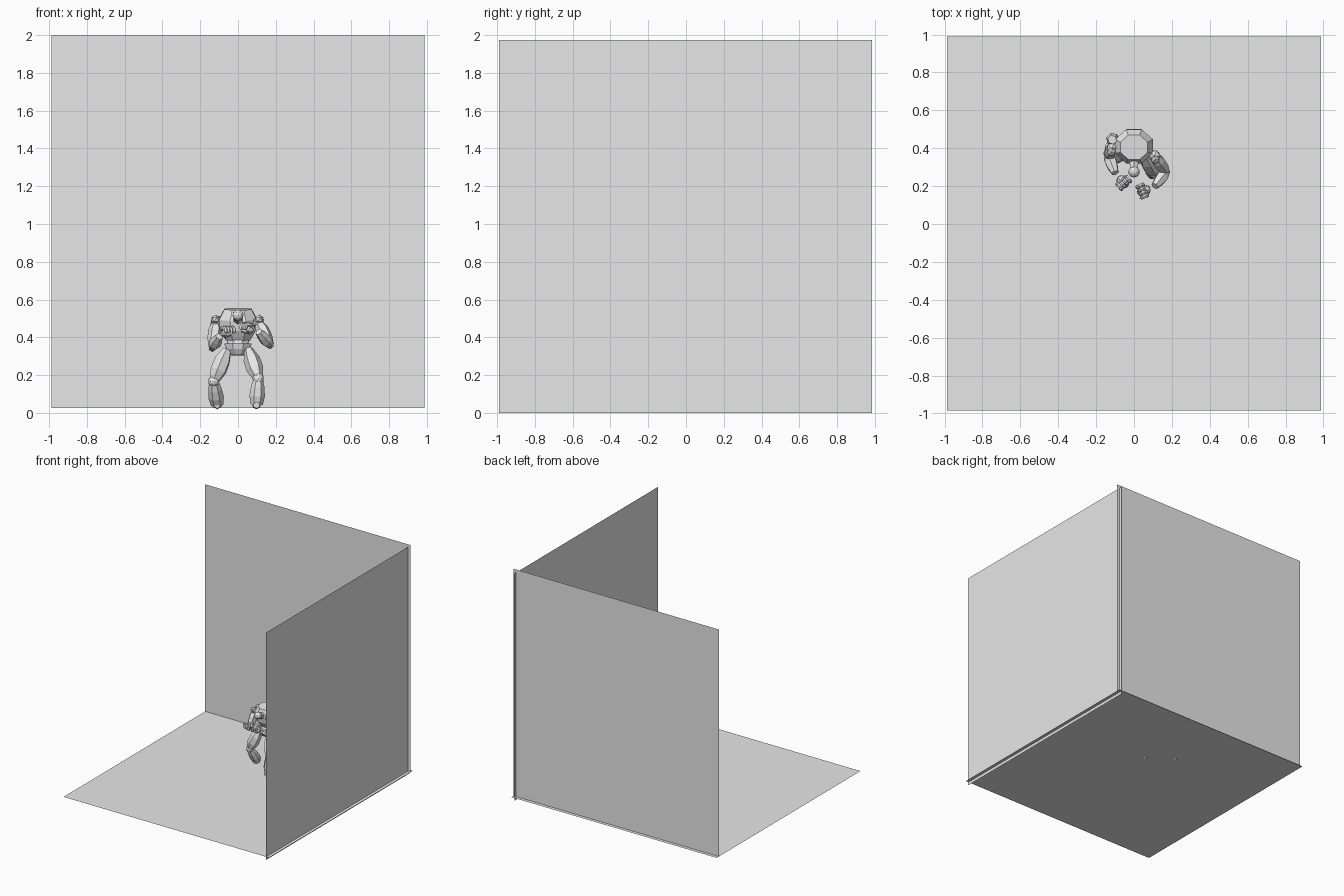
import bpy, bmesh, math
from mathutils import Vector, Matrix

cube = bpy.data.objects.get("Cube")
if cube:
    bpy.data.objects.remove(cube, do_unlink=True)

grey = bpy.data.materials.new("light_grey")
grey.use_nodes = True
grey.diffuse_color = (0.8, 0.8, 0.8, 1)
grey.node_tree.nodes["Principled BSDF"].inputs["Base Color"].default_value = (0.8, 0.8, 0.8, 1)


def finish(name, bm):
    mesh = bpy.data.meshes.new(name)
    bm.to_mesh(mesh)
    bm.free()
    mesh.materials.append(grey)
    obj = bpy.data.objects.new(name, mesh)
    bpy.context.collection.objects.link(obj)
    return obj


def sheet(name, corner, u, v):
    """Flat rectangle spanned from a corner by two edge vectors."""
    bm = bmesh.new()
    c, u, v = Vector(corner), Vector(u), Vector(v)
    bm.faces.new([bm.verts.new(p) for p in (c, c + u, c + u + v, c + v)])
    finish(name, bm)


def ball(name, centre, radius, detail=1):
    """Faceted joint."""
    bm = bmesh.new()
    bmesh.ops.create_icosphere(bm, subdivisions=detail, radius=radius,
                               matrix=Matrix.Translation(centre))
    finish(name, bm)


def limb(name, start, end, radii, sides=6, flat=1.0):
    """Faceted tube with evenly spaced rings of the given radii."""
    a, b = Vector(start), Vector(end)
    turn = (b - a).to_track_quat('Z', 'Y')
    bm = bmesh.new()
    rings = []
    for i, r in enumerate(radii):
        mid = a.lerp(b, i / (len(radii) - 1))
        ring = []
        for k in range(sides):
            t = math.tau * (k + 0.5) / sides
            ring.append(bm.verts.new(mid + turn @ Vector((r * math.cos(t), r * flat * math.sin(t), 0))))
        rings.append(ring)
    for lo, hi in zip(rings, rings[1:]):
        for k in range(sides):
            n = (k + 1) % sides
            bm.faces.new((lo[k], lo[n], hi[n], hi[k]))
    bm.faces.new(rings[0][::-1])
    bm.faces.new(rings[-1])
    finish(name, bm)


def hand(side, palm, wrist):
    """Fist: palm, curled two-part fingers and a thumb."""
    palm, wrist = Vector(palm), Vector(wrist)
    ball(side + "_palm", palm, 0.032)
    forward = (palm - wrist).normalized()
    across = forward.cross(Vector((0, 0, 1))).normalized()
    up = across.cross(forward)
    for i in range(4):
        root = palm + across * (i - 1.5) * 0.02 + up * 0.018 + forward * 0.008
        knuckle = root + forward * 0.026
        tip = knuckle - up * 0.032
        ball(f"{side}_knuckle_{i}", root, 0.013)
        limb(f"{side}_finger_{i}", root, knuckle, (0.009, 0.012, 0.009))
        limb(f"{side}_fingertip_{i}", knuckle, tip, (0.009, 0.012, 0.008))
    limb(side + "_thumb", palm - up * 0.015, palm - up * 0.02 + forward * 0.04,
         (0.01, 0.014, 0.009))


# Room: floor and two walls that overlap a little at the corners
SIZE = 1.975
sheet("floor", (-0.9875, -0.985, 0.027), (SIZE, 0, 0), (0, SIZE, 0))
sheet("back_wall", (-0.9875, 0.96, 0.027), (SIZE, 0, 0), (0, 0, SIZE - 0.002))
sheet("side_wall", (0.96, -0.99, 0), (0, 0, SIZE), (0, SIZE, 0))

# Torso: hunched chest, waist, pelvis
limb("chest", (0, 0.42, 0.385), (0, 0.405, 0.55), (0.07, 0.103, 0.108, 0.078), 8, 0.9)
limb("waist", (0, 0.385, 0.33), (0, 0.41, 0.40), (0.06, 0.058, 0.065), 8, 0.8)
limb("pelvis", (0, 0.375, 0.305), (0, 0.38, 0.365), (0.035, 0.065, 0.078), 8, 0.75)

# Neck and head, thrust forward
limb("neck", (0, 0.35, 0.49), (0, 0.285, 0.51), (0.03, 0.022))
ball("head", (0, 0.275, 0.517), 0.03, 2)

# Arms: shoulder, elbow, wrist and palm
arms = {
    "right": ((-0.115, 0.40, 0.48), (-0.135, 0.36, 0.345), (-0.10, 0.27, 0.405), (-0.065, 0.23, 0.425)),
    "left": ((0.108, 0.36, 0.48), (0.17, 0.275, 0.36), (0.11, 0.20, 0.43), (0.06, 0.18, 0.445)),
}
for side, (shoulder, elbow, wrist, palm) in arms.items():
    out = Vector((-0.02 if side == "right" else 0.02, 0, 0))
    ball(side + "_shoulder", shoulder, 0.034)
    ball(side + "_shoulder_stud", Vector(shoulder) + out * 0.2 + Vector((0, -0.02, 0.015)), 0.025)
    limb(side + "_upper_arm", shoulder, elbow, (0.022, 0.036, 0.034, 0.02))
    ball(side + "_elbow", elbow, 0.023)
    limb(side + "_forearm", elbow, wrist, (0.02, 0.034, 0.03, 0.02))
    hand(side, palm, wrist)

# Shoulder blade plate on the trailing arm
limb("right_shoulder_plate", (-0.11, 0.45, 0.42), (-0.115, 0.445, 0.51), (0.03, 0.036, 0.024))

# Legs: hip, knee, ankle
legs = {
    "right": ((-0.058, 0.375, 0.335), (-0.128, 0.345, 0.168), (-0.11, 0.42, 0.045)),
    "left": ((0.055, 0.365, 0.335), (0.107, 0.27, 0.182), (0.098, 0.28, 0.045)),
}
for side, (hip, knee, foot) in legs.items():
    limb(side + "_thigh", hip, knee, (0.025, 0.044, 0.046, 0.026))
    ball(side + "_knee", knee, 0.031, 2)
    limb(side + "_shin", knee, foot, (0.026, 0.037, 0.042, 0.034), 7)
    toe = Vector(foot) + Vector((0, -0.035, -0.004))
    limb(side + "_foot", foot, toe, (0.025, 0.024, 0.017))
